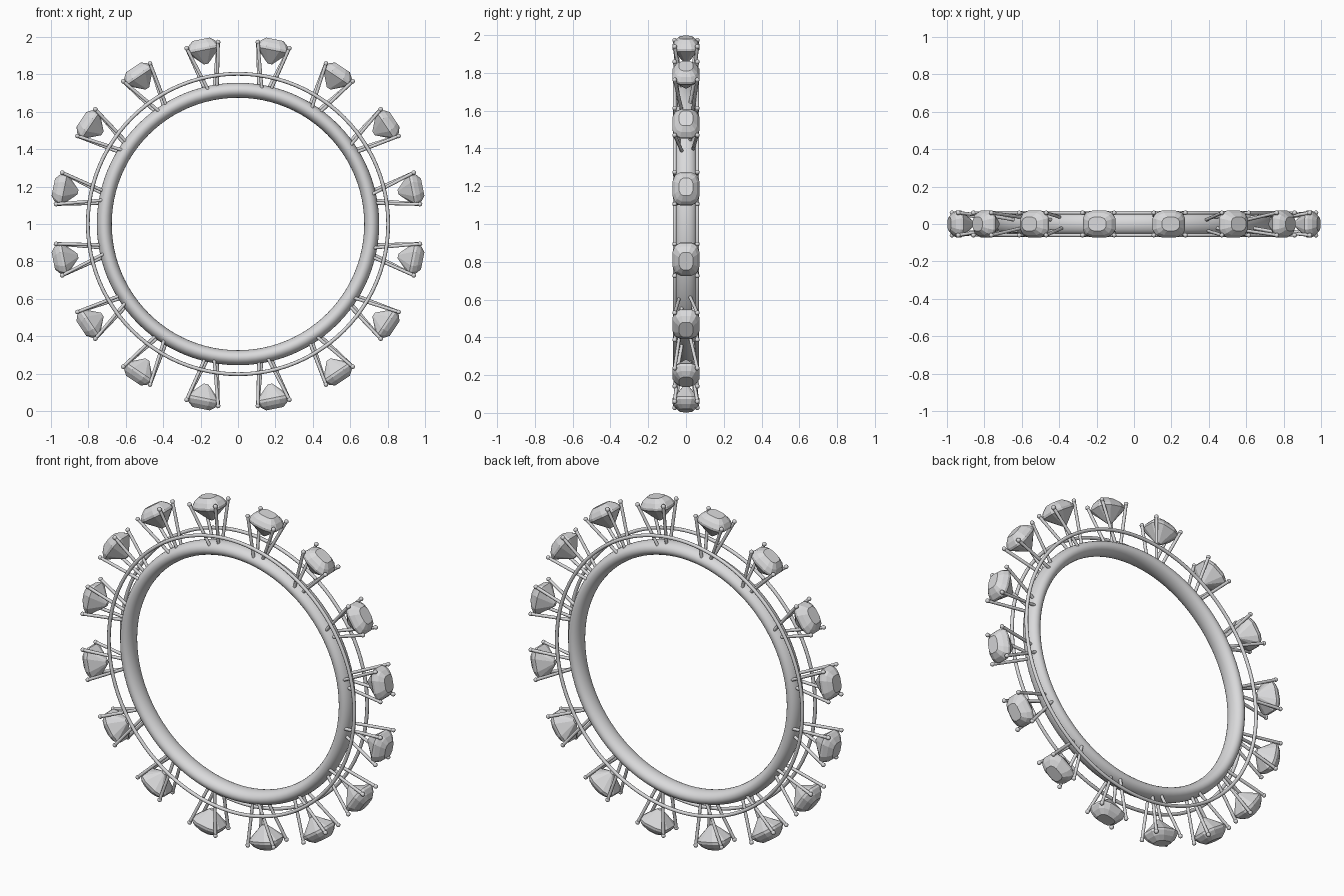
import bpy, bmesh, math
from mathutils import Vector, Matrix

cube = bpy.data.objects.get("Cube")
if cube:
    bpy.data.objects.remove(cube, do_unlink=True)

COUNT = 16
CENTRE = Vector((0, 0, 1))


def make_material(name, rgb):
    mat = bpy.data.materials.new(name)
    mat.use_nodes = True
    mat.diffuse_color = (*rgb, 1)
    mat.node_tree.nodes["Principled BSDF"].inputs["Base Color"].default_value = (*rgb, 1)
    return mat


silver = make_material("pale silver", (0.7, 0.7, 0.71))


def make_object(name, bm, smooth):
    bmesh.ops.recalc_face_normals(bm, faces=bm.faces)
    mesh = bpy.data.meshes.new(name)
    bm.to_mesh(mesh)
    bm.free()
    mesh.materials.append(silver)
    for p in mesh.polygons:
        p.use_smooth = smooth
    obj = bpy.data.objects.new(name, mesh)
    bpy.context.collection.objects.link(obj)
    return obj


def hoop(name, radius, radial, depth, y, sides):
    """Ring around the y axis with an elliptical section."""
    bm = bmesh.new()
    steps = 96
    loops = []
    for i in range(steps):
        a = math.tau * i / steps
        out = Vector((math.cos(a), 0, math.sin(a)))
        loop = []
        for j in range(sides):
            b = math.tau * j / sides
            p = CENTRE + out * (radius + radial * math.cos(b))
            loop.append(bm.verts.new(p + Vector((0, y + depth * math.sin(b), 0))))
        loops.append(loop)
    for i in range(steps):
        p, q = loops[i], loops[(i + 1) % steps]
        for j in range(sides):
            k = (j + 1) % sides
            bm.faces.new((p[j], p[k], q[k], q[j]))
    return make_object(name, bm, True)


def cushion(t, y, height, sides=12):
    """Rounded rectangle outline at one height of the stone."""
    points = []
    for i in range(sides):
        a = math.tau * (i + 0.5) / sides
        c, s = math.cos(a), math.sin(a)
        points.append((math.copysign(abs(c) ** 0.65, c) * t,
                       math.copysign(abs(s) ** 0.65, s) * y, height))
    return points


def gem_mesh():
    bm = bmesh.new()
    # culet, girdle, crown and table: half width, half depth, distance from centre
    levels = [(0.012, 0.01, 0.872), (0.09, 0.073, 0.948),
              (0.09, 0.073, 0.962), (0.075, 0.06, 0.985), (0.048, 0.037, 1.007)]
    rows = [[bm.verts.new(p) for p in cushion(*lv)] for lv in levels]
    for low, high in zip(rows, rows[1:]):
        for i in range(len(low)):
            k = (i + 1) % len(low)
            bm.faces.new((low[i], low[k], high[k], high[i]))
    bm.faces.new(rows[0][::-1])
    bm.faces.new(rows[-1])
    return bm


def prong_mesh():
    bm = bmesh.new()
    for sx in (-1, 1):
        for sy in (-1, 1):
            top = Vector((sx * 0.086, sy * 0.06, 0.975))
            # feet form a slightly twisted square on the band
            foot = Vector((sx * 0.024 - sy * 0.008, sy * 0.028 + sx * 0.008, 0.735))
            axis = top - foot
            turn = axis.to_track_quat('Z', 'Y').to_matrix().to_4x4()
            bmesh.ops.create_cone(bm, cap_ends=True, segments=10, radius1=0.009,
                                  radius2=0.009, depth=axis.length,
                                  matrix=Matrix.Translation((top + foot) / 2) @ turn)
            bmesh.ops.create_uvsphere(bm, u_segments=10, v_segments=6, radius=0.0125,
                                      matrix=Matrix.Translation(top))
    return bm


# Band and the two thin gallery rings
hoop("band", 0.715, 0.04, 0.055, 0, 24)
hoop("front_gallery_ring", 0.803, 0.01, 0.01, -0.06, 10)
hoop("back_gallery_ring", 0.803, 0.01, 0.01, 0.06, 10)

# Sixteen stones, each held by four prongs
gem = make_object("gem", gem_mesh(), False)
prongs = make_object("prongs", prong_mesh(), True)
prongs.select_set(True)
bpy.context.view_layer.objects.active = prongs
bpy.ops.object.shade_smooth_by_angle(angle=math.radians(40))
for i in range(COUNT):
    place = (Matrix.Translation(CENTRE)
             @ Matrix.Rotation(math.tau * (i + 0.5) / COUNT, 4, 'Y'))
    for part in (gem, prongs):
        obj = part if i == 0 else part.copy()
        if i:
            obj.name = f"{part.name}_{i + 1}"
            bpy.context.collection.objects.link(obj)
        obj.matrix_world = place
